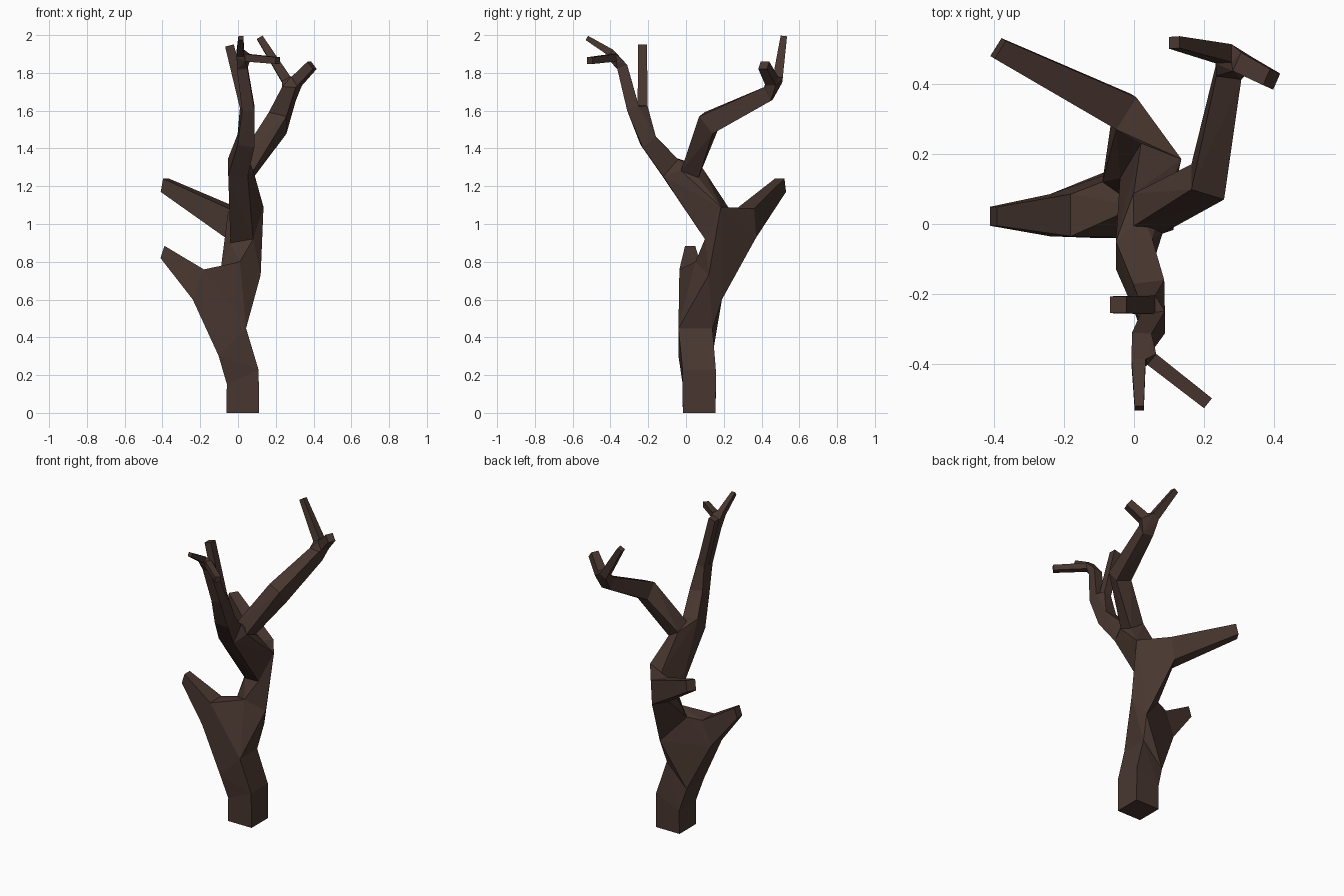
import bpy, bmesh
from mathutils import Vector

if "Cube" in bpy.data.objects:
    bpy.data.objects.remove(bpy.data.objects["Cube"])

bark = bpy.data.materials.new("dark_brown_bark")
bark.diffuse_color = (0.065, 0.037, 0.029, 1)
bark.use_nodes = True
bark.node_tree.nodes["Principled BSDF"].inputs["Base Color"].default_value = bark.diffuse_color

bm = bmesh.new()


def corners(*points):
    """Ring from four explicit corners."""
    return [bm.verts.new(p) for p in points]


def ring(centre, direction, half, half2=None):
    """Rectangular ring square to the growth direction."""
    c, d = Vector(centre), Vector(direction).normalized()
    ref = Vector((0, 0, 1)) if abs(d.x) > 0.6 else Vector((1, 0, 0))
    u = (ref - d * ref.dot(d)).normalized()
    v = d.cross(u) * (half2 or half)
    u = u * half
    return corners(c - u - v, c + u - v, c + u + v, c - u + v)


def join(*rings, tips=()):
    """Convex skin around two rings (limb) or three (fork), open except at tips."""
    verts = [v for r in rings for v in r]
    mid = sum((v.co for v in verts), Vector()) / len(verts)
    out = bmesh.ops.convex_hull(bm, input=verts, use_existing_faces=False)
    faces = {g for g in out["geom"] if isinstance(g, bmesh.types.BMFace) and g.is_valid}
    for f in faces:
        f.normal_update()
        if f.normal.dot(f.calc_center_median() - mid) < 0:
            f.normal_flip()
    inner = [set(r) for i, r in enumerate(rings) if i not in tips]
    caps = [f for f in faces if any(set(f.verts) <= r for r in inner)]
    bmesh.ops.delete(bm, geom=caps, context='FACES_ONLY')


# Trunk
base = ring((0.025, 0.07, 0), (0, 0, 1), 0.087)
low = ring((0.025, 0.07, 0.19), (-0.4, 0, 0.9), 0.092, 0.088)
bend = ring((-0.03, 0.05, 0.375), (-0.7, 0, 0.7), 0.103, 0.09)
waist = corners((0.01, 0.05, 0.80), (0.12, 0.12, 0.73),
                (0.06, 0.19, 0.60), (-0.09, 0.12, 0.77))
neck = corners((-0.04, 0.13, 0.90), (0.08, 0.10, 0.92),
               (0.135, 0.185, 1.09), (0.02, 0.23, 1.08))
join(base, low, tips=(0,))
join(low, bend)

# Lower left stub
stub = ring((-0.21, 0.025, 0.68), (-0.94, 0, 0.35), 0.085, 0.06)
stub_tip = ring((-0.40, 0.022, 0.852), (-0.94, 0, 0.3), 0.034, 0.027)
join(bend, stub, waist)
join(stub, stub_tip, tips=(1,))

# Rear stub
rear = ring((-0.03, 0.32, 1.005), (-0.8, 0.5, 0.12), 0.078, 0.054)
rear_tip = ring((-0.387, 0.5, 1.205), (-0.8, 0.5, 0.2), 0.036, 0.03)
join(waist, rear, neck)
join(rear, rear_tip, tips=(1,))

# Main fork into front and back limbs
front0 = ring((0.0, -0.085, 1.30), (0.1, -0.75, 0.65), 0.052, 0.06)
back0 = ring((0.04, 0.03, 1.29), (0.55, 0.3, 0.75), 0.05)
join(neck, front0, back0)

# Front limb
front1 = ring((0.042, -0.2, 1.44), (0.2, -0.6, 0.75), 0.045)
front2 = ring((0.055, -0.28, 1.61), (-0.05, -0.3, 0.9), 0.033)
front3 = ring((0.022, -0.337, 1.83), (-0.1, -0.35, 0.9), 0.028)
join(front0, front1)
join(front2, front3)
# upright twig
twig = ring((0.035, -0.23, 1.62), (-0.25, 0, 0.95), 0.026)
twig_tip = ring((-0.045, -0.23, 1.945), (-0.25, 0, 0.95), 0.024)
join(front1, front2, twig)
join(twig, twig_tip, tips=(1,))
# two end twigs
end_a = ring((0.013, -0.395, 1.905), (0, -0.85, 0.5), 0.02)
end_a_tip = ring((0.015, -0.525, 1.985), (0, -0.85, 0.5), 0.013)
end_b = ring((0.05, -0.385, 1.88), (0.75, -0.6, -0.05), 0.02)
end_b_tip = ring((0.21, -0.51, 1.865), (0.75, -0.6, -0.05), 0.018)
join(front3, end_a, end_b)
join(end_a, end_a_tip, tips=(1,))
join(end_b, end_b_tip, tips=(1,))

# Back limb
back1 = ring((0.21, 0.12, 1.535), (0.35, 0.7, 0.55), 0.05, 0.058)
back2 = ring((0.27, 0.435, 1.69), (0.15, 0.85, 0.45), 0.036, 0.04)
join(back0, back1)
join(back1, back2)
tall = ring((0.255, 0.485, 1.765), (-0.5, 0.1, 0.85), 0.026)
tall_tip = ring((0.115, 0.517, 1.987), (-0.5, 0.1, 0.85), 0.017)
short = ring((0.31, 0.455, 1.755), (0.68, -0.3, 0.6), 0.029)
short_tip = ring((0.392, 0.412, 1.84), (0.68, -0.3, 0.6), 0.025)
join(back2, tall, short)
join(tall, tall_tip, tips=(1,))
join(short, short_tip, tips=(1,))

# Clean up stray cap diagonals and merge flat triangles
bmesh.ops.delete(bm, geom=[e for e in bm.edges if not e.link_faces], context='EDGES')
bmesh.ops.dissolve_limit(bm, angle_limit=0.02, verts=bm.verts[:], edges=bm.edges[:])

mesh = bpy.data.meshes.new("bare_tree")
bm.to_mesh(mesh)
bm.free()
mesh.materials.append(bark)
tree = bpy.data.objects.new("bare_tree", mesh)
bpy.context.collection.objects.link(tree)
